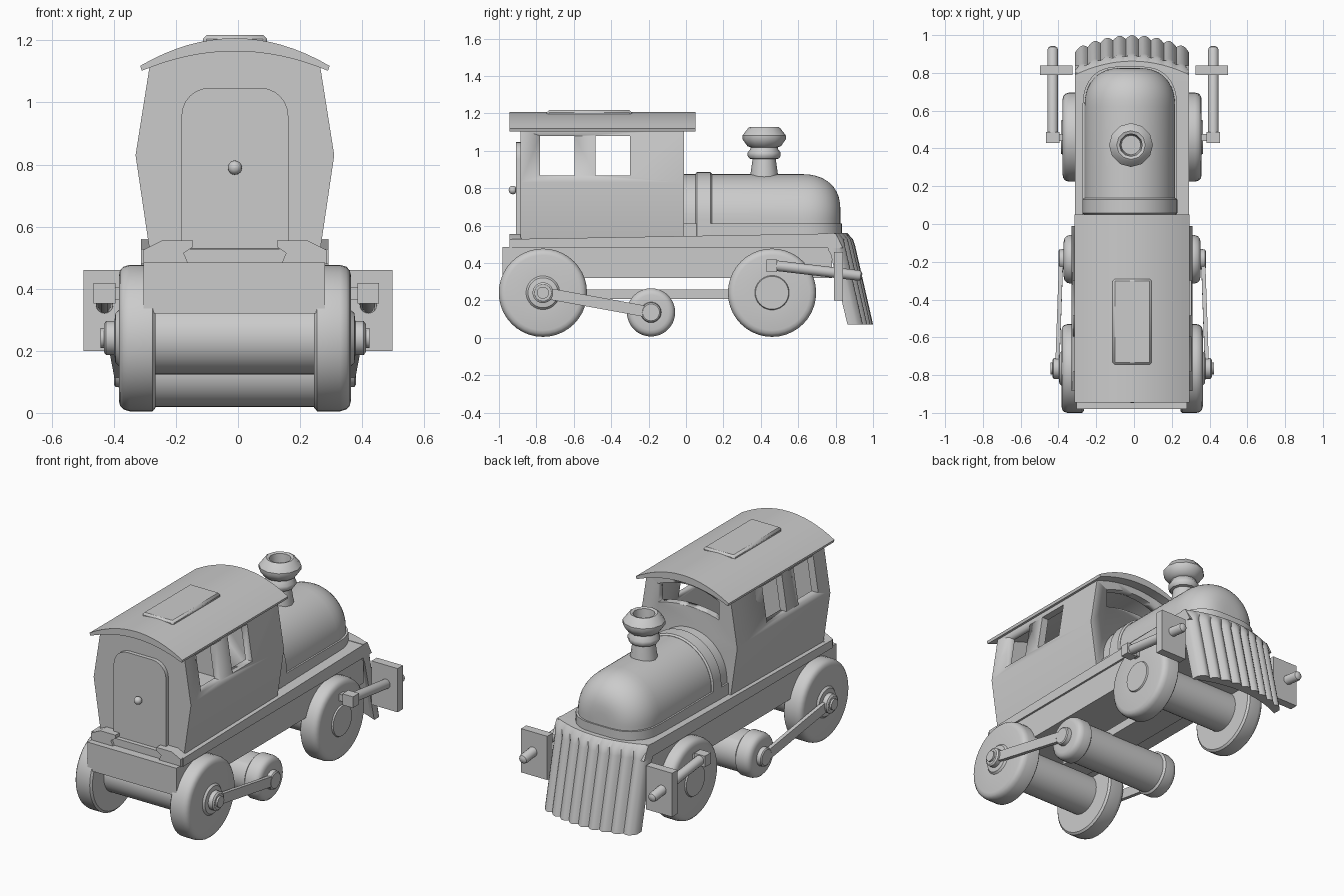
import bpy, bmesh
from math import sin, cos, pi, radians
from mathutils import Vector

if "Cube" in bpy.data.objects:
    bpy.data.objects.remove(bpy.data.objects["Cube"])

C = -0.01  # body centre line


def loft(name, rings, angle=35):
    """Skin a list of closed point rings and cap both ends."""
    bm = bmesh.new()
    vs = [[bm.verts.new(p) for p in ring] for ring in rings]
    n = len(rings[0])
    for a, b in zip(vs, vs[1:]):
        for i in range(n):
            j = (i + 1) % n
            bm.faces.new((a[i], a[j], b[j], b[i]))
    bm.faces.new(vs[0])
    bm.faces.new(vs[-1])
    bmesh.ops.recalc_face_normals(bm, faces=bm.faces)
    me = bpy.data.meshes.new(name)
    bm.to_mesh(me)
    bm.free()
    ob = bpy.data.objects.new(name, me)
    bpy.context.collection.objects.link(ob)
    bpy.ops.object.select_all(action='DESELECT')
    ob.select_set(True)
    bpy.context.view_layer.objects.active = ob
    bpy.ops.object.shade_smooth_by_angle(angle=radians(angle))
    return ob


def prism(name, pts, axis, a, b):
    put = {'x': lambda p, h: (h, p[0], p[1]),
           'y': lambda p, h: (p[0], h, p[1]),
           'z': lambda p, h: (p[0], p[1], h)}[axis]
    return loft(name, [[put(p, h) for p in pts] for h in (a, b)])


def box(name, x0, x1, y0, y1, z0, z1):
    return prism(name, [(x0, y0), (x1, y0), (x1, y1), (x0, y1)], 'z', z0, z1)


def lathe(name, profile, origin, direction, seg=32):
    q = Vector(direction).to_track_quat('Z', 'Y')
    o = Vector(origin)
    return loft(name, [[o + q @ Vector((r * cos(2 * pi * i / seg), r * sin(2 * pi * i / seg), h))
                        for i in range(seg)] for r, h in profile])


def bevel(ob, width, segments=2):
    m = ob.modifiers.new("bevel", 'BEVEL')
    m.width, m.segments = width, segments


def cut(ob, cutter):
    m = ob.modifiers.new("cut", 'BOOLEAN')
    m.operation, m.solver, m.object = 'DIFFERENCE', 'EXACT', cutter
    bpy.context.view_layer.objects.active = ob
    bpy.ops.object.modifier_apply(modifier=m.name)
    bpy.data.objects.remove(cutter, do_unlink=True)


def arc(half, z_edge, z_mid, n=16):
    """Shallow arch, right to left."""
    return [(C + half * (1 - 2 * i / n), z_mid - (z_mid - z_edge) * (1 - 2 * i / n) ** 2)
            for i in range(n + 1)]


# Cab: hollow six-sided shell with windows
cab = prism("cab", [(C - .275, .525), (C + .275, .525), (C + .32, .83)] + arc(.275, 1.115, 1.18)
            + [(C - .32, .83)], 'y', -.885, -.01)
cut(cab, prism("cavity", [(C - .235, .57), (C + .235, .57), (C + .275, .83)]
               + arc(.235, 1.09, 1.15) + [(C - .275, .83)], 'y', -.84, -.055))
for y0, y1 in ((-.78, -.595), (-.485, -.30)):
    cut(cab, box("window_cut", -.6, .6, y0, y1, .868, 1.08))
cut(cab, prism("front_window_cut", arc(.20, 1.08, 1.125) + arc(.20, .97, 1.0)[::-1], 'y', -.12, .1))

# Roof and hatch
roof = prism("roof", arc(.305, 1.118, 1.207) + arc(.30, 1.102, 1.165)[::-1], 'y', -.945, .05)
hatch = box("roof_hatch", C - .103, C + .103, -.745, -.29, 1.17, 1.217)
bevel(hatch, .012, 1)

# Door with rounded top corners, and knob
door = [(C - .172, .53), (C + .172, .53)]
for s, a0 in ((1, 0), (-1, pi / 2)):
    door += [(C + s * .082 + .09 * cos(a0 + k * pi / 12), .957 + .09 * sin(a0 + k * pi / 12))
             for k in range(7)]
prism("door", door, 'y', -.908, -.88)
lathe("door_knob", [(.01, 0), (.01, .01)] + [(.022 * sin(a * pi / 8) + .001, .026 - .022 * cos(a * pi / 8))
                                            for a in range(2, 9)], (C, -.9, .79), (0, -1, 0), 16)

# Chassis
box("chassis_beam", C - .295, C + .29, -.98, .78, .32, .485)
prism("deck", [(-.93, .48), (-.93, .528), (.80, .558), (.84, .48)], 'x', C - .302, C + .302)
box("underside_bar", C - .09, C + .09, -.53, .42, .207, .258)
for s in (-1, 1):
    ob = prism("rear_bumper", [(C + s * x, z) for x, z in
               ((.15, .48), (.165, .515), (.135, .535), (.135, .555), (.235, .555), (.295, .525), (.295, .48))],
               'y', -.945, -.88)


# Wheel pairs joined by a thick drum, with hubs
def wheelset(name, y, z, R, drum, inner, outer, hub):
    half = [(drum, inner), (R - .012, inner), (R, inner + .01), (R, outer - .035),
            (R - .006, outer - .015), (R - .018, outer - .004), (R - .035, outer)] + hub
    lathe(name, [(r, -h) for r, h in half[::-1]] + half, (C, y, z), (1, 0, 0), 40)


wheelset("rear_wheels", -.765, .241, .236, .117, .255, .374,
         [(.09, .374), (.08, .385), (.055, .388), (.055, .415), (.045, .422), (.032, .422), (.032, .433)])
wheelset("front_wheels", .46, .241, .236, .117, .255, .368,
         [(.092, .368), (.088, .376), (.08, .376)])
wheelset("middle_wheels", -.187, .136, .129, .117, .265, .362,
         [(.055, .362), (.052, .385), (.045, .39)])

for s in (-1, 1):
    # Connecting rod from rear hub to middle wheel
    a, b = Vector((C + s * .396, -.765, .241)), Vector((C + s * .376, -.187, .136))
    up = Vector((0, .18, .98)) * .03
    t = Vector((.011, 0, 0))
    loft("connecting_rod", [[p + up + t, p - up + t, p - up - t, p + up - t] for p in (a, b)])

    # Front cylinder plates, piston rods and their blocks
    box("front_plate", s * .325, s * .497, .79, .84, .20, .46)
    X = C * .5 + s * .425
    box("piston_block", X - .035, X + .035, .43, .487, .352, .418)
    box("block_pin", min(C + s * .34, X), max(C + s * .34, X), .44, .477, .365, .405)
    L = .48
    lathe("piston_rod", [(.028, 0), (.028, L), (.024, L + .012), (.012, L + .02)],
          (X, .445, .39), (0, .993, -.118), 16)

# Boiler with rounded nose, on a low base
BX = C - .012
nose = [(-.02, .24), (.3, .24), (.62, .24)]
nose += [(.62 + .205 * sin(a) ** .9, .24 - .19 * (1 - cos(a) ** .85))
         for a in [k * pi / 20 for k in range(1, 10)]] + [(.826, .05)]


def section(y, r, n=28):
    return ([(BX + r * cos(pi * i / n), y, .635 + r * sin(pi * i / n)) for i in range(n + 1)]
            + [(BX - r, y, .54), (BX + r, y, .54)])


loft("boiler", [section(y, r) for y, r in nose])
side = [(r + .01, y + (.008 if y > .6 else 0)) for y, r in nose]
prism("boiler_base", [(BX + r, y) for r, y in side] + [(BX - r, y) for r, y in side[::-1]], 'z', .53, .612)
band = loft("boiler_band", [section(y, r) for y, r in
                            ((.05, .242), (.058, .251), (.13, .251), (.138, .242))])

# Chimney
lathe("chimney", [(.078, .84), (.072, .885), (.062, .955), (.078, .958), (.088, .972), (.088, .99),
                  (.075, 1.008), (.072, 1.018), (.09, 1.025), (.116, 1.062), (.116, 1.082),
                  (.085, 1.122), (.076, 1.127), (.06, 1.122), (.052, 1.03)], (-.016, .418, 0), (0, 0, 1), 12)

# Cowcatcher: curved, ribbed apron
RIBS, STEP = 9, 6
N = RIBS * STEP
rings = []
for i in range(N + 1):
    u = 2 * i / N - 1
    x, back = C + .302 * u, .072 * u * u
    f = (i % STEP) / STEP
    g = .02 * (1 - sin(pi * f))
    rings.append([(x, .76, .56), (x, .862 - back, .56), (x, .893 - back - g * .3, .527),
                  (x, .905 - back - g, .49), (x, 1.0 - back - g, .072),
                  (x, .935 - back, .072), (x, .845 - back, .45), (x, .76, .47)])
loft("cowcatcher", rings, 40)
